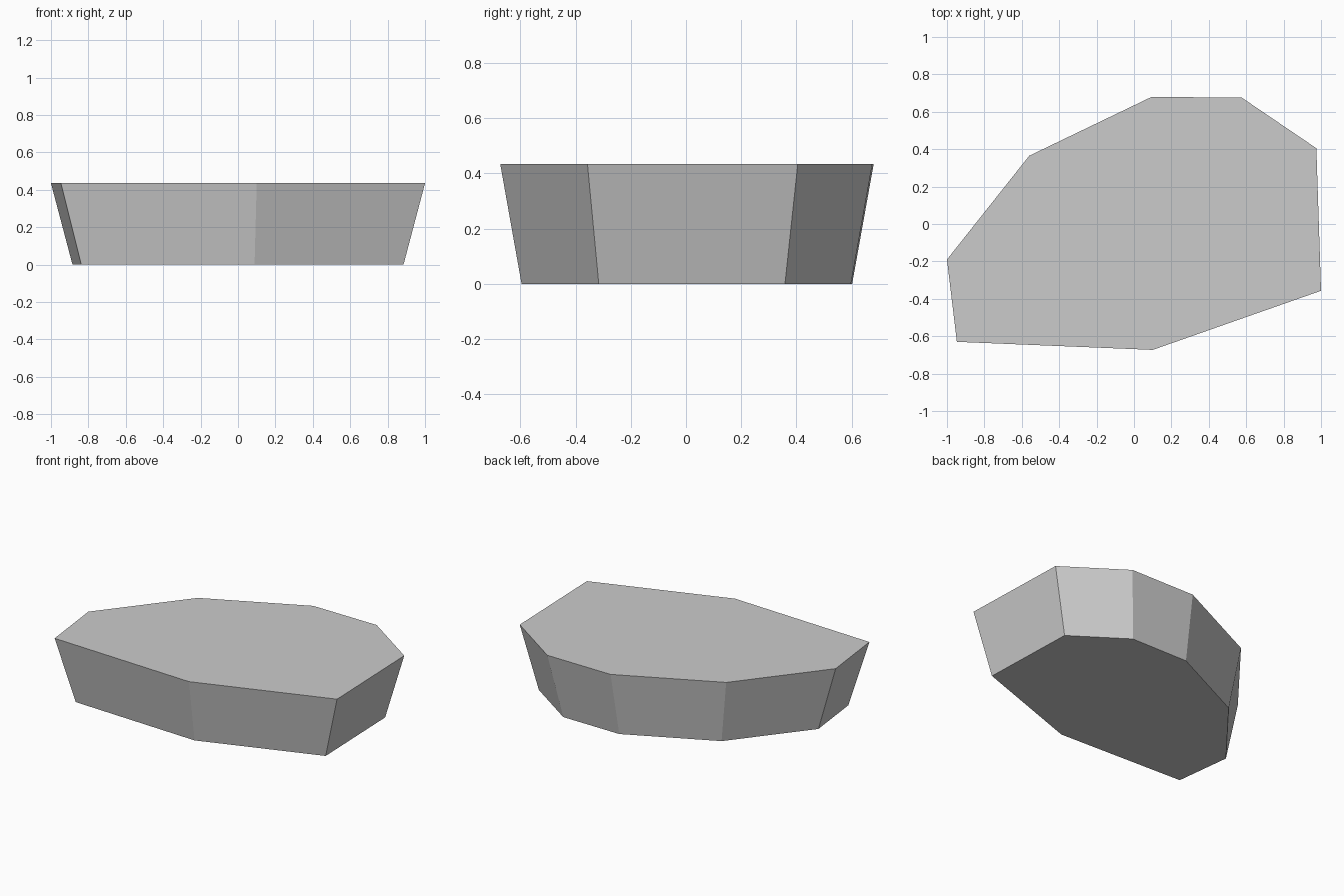
import bpy
import bmesh
from mathutils import Vector

cube = bpy.data.objects.get("Cube")
if cube:
    bpy.data.objects.remove(cube, do_unlink=True)

# Plain grey stone
grey = bpy.data.materials.new("stone_grey")
grey.use_nodes = True
colour = (0.6, 0.6, 0.6, 1.0)
grey.diffuse_color = colour
grey.node_tree.nodes["Principled BSDF"].inputs["Base Color"].default_value = colour

HEIGHT = 0.435
TAPER = 0.885

# Upper rim, counterclockwise from above
rim = [(-1.0, -0.19), (-0.947, -0.63), (0.1, -0.673), (1.0, -0.357),
       (0.975, 0.405), (0.577, 0.675), (0.095, 0.68), (-0.56, 0.365)]

# Flat slab: the rim outline extruded down and tapered inward
bm = bmesh.new()
top = bm.faces.new([bm.verts.new((x, y, HEIGHT)) for x, y in rim])
base = bmesh.ops.extrude_face_region(bm, geom=[top], use_keep_orig=True)
for v in base["geom"]:
    if isinstance(v, bmesh.types.BMVert):
        v.co = Vector((v.co.x * TAPER, v.co.y * TAPER, 0.0))
bmesh.ops.recalc_face_normals(bm, faces=bm.faces)

mesh = bpy.data.meshes.new("rock_slab")
bm.to_mesh(mesh)
bm.free()
mesh.materials.append(grey)
slab = bpy.data.objects.new("rock_slab", mesh)
bpy.context.collection.objects.link(slab)
